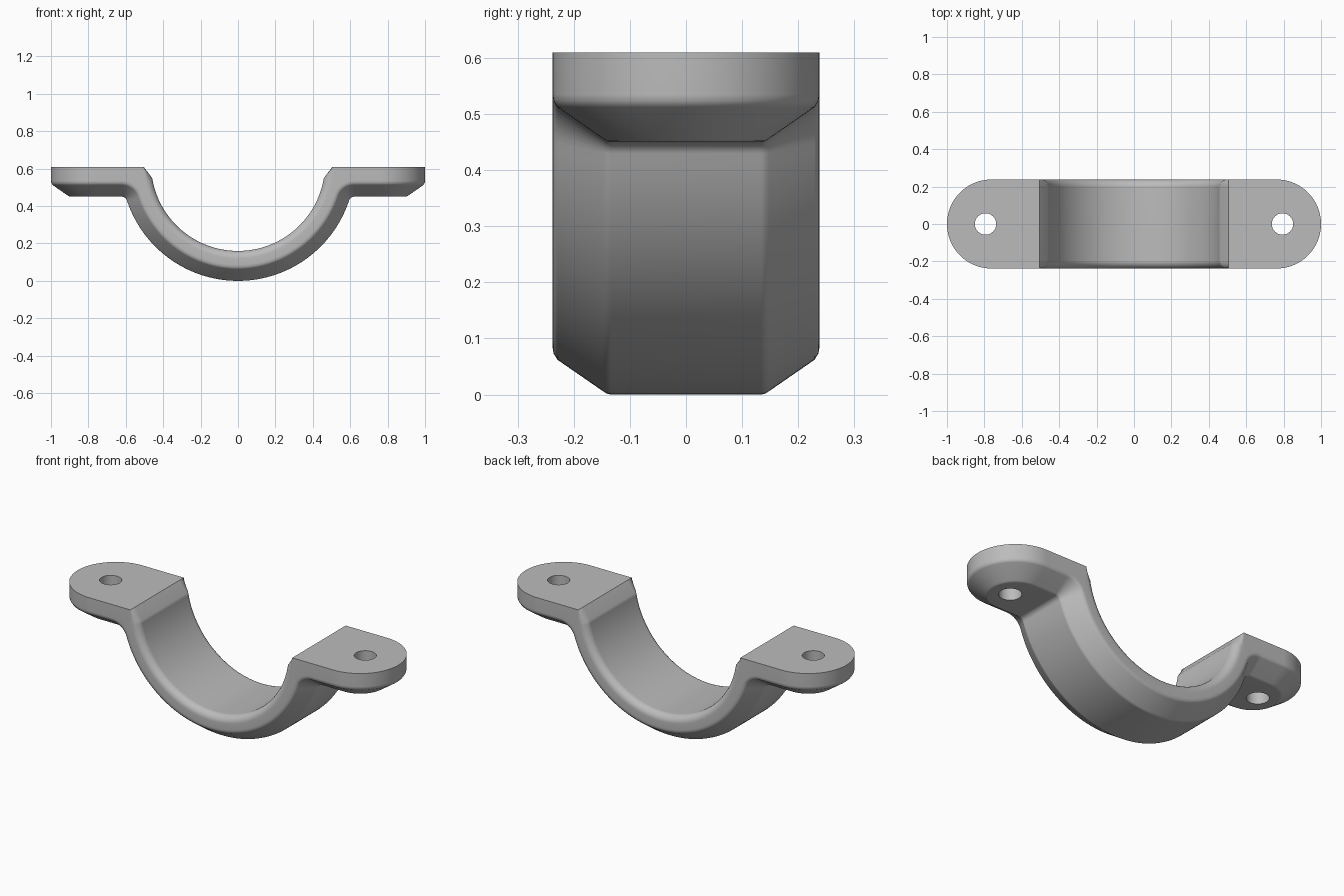
import bpy, bmesh
from math import sin, cos, pi, radians, sqrt, atan2, asin

if "Cube" in bpy.data.objects:
    bpy.data.objects.remove(bpy.data.objects["Cube"])

# Main dimensions
HALF_W, THICK, ROUND = 0.238, 0.16, 0.04
R_OUT = 0.625                 # outer radius, also the height of the arc centre
R_IN = R_OUT - THICK
TOP, BOTTOM = 0.61, 0.45      # lug faces
CAP_X = 1 - HALF_W            # centre of the rounded lug end
FILLET = 0.03                 # inside corner between lug and strap
FX = sqrt((R_OUT + FILLET) ** 2 - (R_OUT - BOTTOM + FILLET) ** 2)
FZ = BOTTOM - FILLET
CORNER = atan2(R_OUT - FZ, FX)
MOUTH_Z = 0.55
MOUTH = asin((R_OUT - MOUTH_Z) / R_IN)

# Half cross-section: (y, depth), upper side with rounded edge, lower side with chamfer
upper = [(0, 0)]
for i in range(7):
    a = i / 6 * pi / 2
    upper.append((HALF_W - ROUND + ROUND * sin(a), ROUND * (1 - cos(a))))
lower = [(HALF_W, 0.085), (0.236, 0.073), (0.229, 0.062),
         (0.148, 0.006), (0.142, 0.002), (0.134, 0), (0, 0)]


def arc(radius, angle):
    return radius * cos(angle), R_OUT - radius * sin(angle)


def lerp(a, b, t):
    return a + (b - a) * t


# Stations along the path: each gives (x, z) functions of depth for both sides
def flat_top(x):
    return lambda d: (x, TOP)


def flat_bottom(x):
    return lambda d: (x, BOTTOM + d)


def corner_point(a):
    return lambda d: (FX + (FILLET + d) * cos(a), FZ + (FILLET + d) * sin(a))


def inner_arc(a):
    return lambda d: arc(R_IN + d, a)


def outer_arc(a):
    return lambda d: arc(R_OUT - d, a)


stations = [(flat_top(CAP_X), flat_bottom(CAP_X))]
lip = R_IN + ROUND
for i in range(9):
    t = i / 8
    stations.append((flat_top(lerp(FX, lip, t)),
                     corner_point(lerp(pi / 2, pi - CORNER, t))))
for i in range(41):
    t = i / 40
    stations.append((inner_arc(lerp(MOUTH, pi / 2, t)),
                     outer_arc(lerp(CORNER, pi / 2, t))))

bm = bmesh.new()


def skin(rings, closed):
    """Join neighbouring rings of points with quads."""
    rows = [[bm.verts.new(p) for p in ring] for ring in rings]
    for a, b in zip(rows, rows[1:]):
        n = len(a)
        for k in range(n if closed else n - 1):
            m = (k + 1) % n
            bm.faces.new((a[k], a[m], b[m], b[k]))


# Strap and straight part of the lug
rings = []
for top, low in stations:
    half = []
    for side, pts in ((top, upper), (low, lower)):
        for y, d in pts:
            x, z = side(d)
            half.append((x, y, z))
    rings.append(half + [(x, -y, z) for x, y, z in half[-2:0:-1]])
skin(rings, True)

# Rounded lug end, turned about the lug centre
profile = [(y, TOP) for y, d in upper] + [(y, BOTTOM + d) for y, d in lower]
skin([[(CAP_X + r * sin(a), r * cos(a), z) for r, z in profile]
      for a in (pi * i / 40 for i in range(41))], False)

# The joint stays open inside: drop doubled points and stray faces
bmesh.ops.remove_doubles(bm, verts=bm.verts, dist=0.0002)
bmesh.ops.recalc_face_normals(bm, faces=bm.faces)
mesh = bpy.data.meshes.new("saddle_clamp")
bm.to_mesh(mesh)
bm.free()
clamp = bpy.data.objects.new("saddle_clamp", mesh)
bpy.context.collection.objects.link(clamp)

# Screw hole cutter
bpy.ops.mesh.primitive_cylinder_add(vertices=48, radius=0.057, depth=0.6,
                                    location=(0.794, 0, 0.53))
cutter = bpy.context.object
cutter.name = "screw_hole_cutter"
cutter.hide_render = True
bpy.ops.object.transform_apply(location=True)
cutter.modifiers.new("mirror", "MIRROR")

# Mirror the half, cut the holes, then shade
clamp.modifiers.new("mirror", "MIRROR").merge_threshold = 0.0005
cut = clamp.modifiers.new("screw_holes", "BOOLEAN")
cut.operation, cut.solver, cut.object = "DIFFERENCE", "EXACT", cutter
bpy.ops.object.select_all(action="DESELECT")
clamp.select_set(True)
bpy.context.view_layer.objects.active = clamp
for name in ("mirror", "screw_holes"):
    bpy.ops.object.modifier_apply(modifier=name)
bpy.data.objects.remove(cutter)
bpy.ops.object.shade_smooth_by_angle(angle=radians(35))
clamp.modifiers.new("even_shading", "WEIGHTED_NORMAL").keep_sharp = True

# Plain grey metal
grey = bpy.data.materials.new("grey_metal")
grey.use_nodes = True
colour = (0.5, 0.5, 0.5, 1)
grey.diffuse_color = colour
grey.node_tree.nodes["Principled BSDF"].inputs["Base Color"].default_value = colour
clamp.data.materials.clear()
clamp.data.materials.append(grey)
